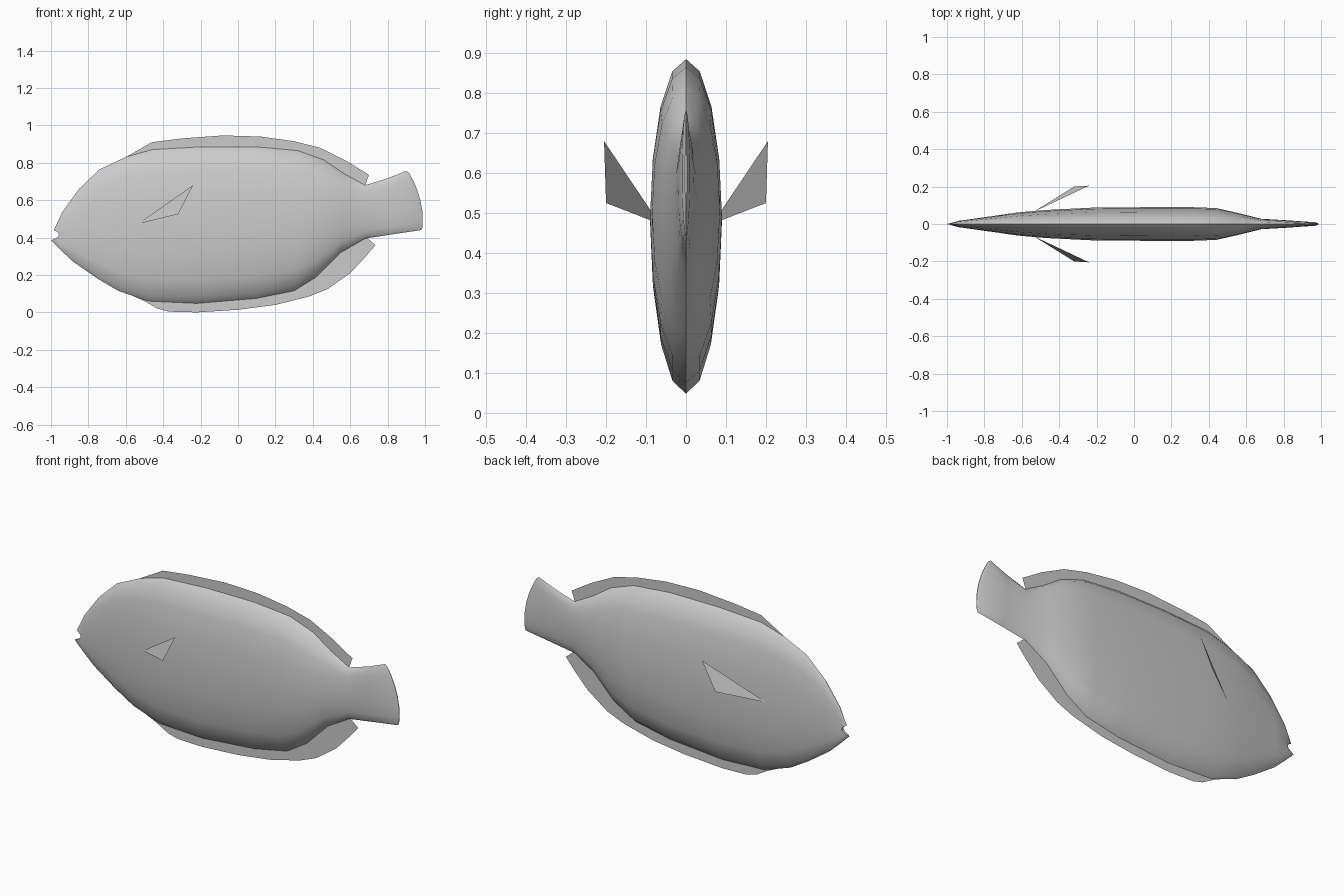
import bpy, math

SEG = 16


def make(name, verts, faces, smooth=False):
    mesh = bpy.data.meshes.new(name)
    mesh.from_pydata(verts, [], faces)
    mesh.update()
    ob = bpy.data.objects.new(name, mesh)
    bpy.context.collection.objects.link(ob)
    if smooth:
        bpy.ops.object.select_all(action='DESELECT')
        ob.select_set(True)
        bpy.context.view_layer.objects.active = ob
        bpy.ops.object.shade_smooth_by_angle(angle=math.radians(50))
    return ob


# Body and tail rings: top x, top z, bottom x, bottom z, half width, x bulge at mid height
RINGS = [
    (-0.985, .44, -1.00, .385, .008, .035),
    (-0.94, .535, -0.95, .335, .016, 0),
    (-0.85, .66, -0.88, .27, .027, 0),
    (-0.74, .765, -0.75, .18, .044, 0),
    (-0.60, .83, -0.64, .115, .062, 0),
    (-0.46, .87, -0.48, .06, .075, 0),
    (-0.20, .885, -0.22, .048, .088, 0),
    (0.10, .885, 0.10, .075, .09, 0),
    (0.32, .865, 0.30, .115, .09, 0),
    (0.46, .815, 0.42, .19, .085, 0),
    (0.57, .74, 0.55, .32, .058, 0),
    (0.68, .68, 0.68, .395, .028, 0),
    (0.80, .717, 0.83, .418, .02, 0),
    (0.90, .757, 0.98, .44, .010, .018),
    (0.915, .745, 0.985, .45, .002, .026),
]
verts, faces = [], []
for tx, tz, bx, bz, w, bulge in RINGS:
    for i in range(SEG):
        a = 2 * math.pi * i / SEG
        t = (1 + math.cos(a)) / 2
        verts.append((bx + (tx - bx) * t + bulge * math.sin(a) ** 2,
                      w * math.sin(a), bz + (tz - bz) * t))
for r in range(len(RINGS) - 1):
    for i in range(SEG):
        j = (i + 1) % SEG
        faces.append((r * SEG + i, r * SEG + j, (r + 1) * SEG + j, (r + 1) * SEG + i))


# Caps bridge left to right so the mouth notch and tail edge stay curved
def cap(base, flip):
    for i in range(SEG // 2):
        f = [base + i, base + i + 1, base + SEG - i - 1, base + (SEG - i) % SEG]
        f = list(dict.fromkeys(f))
        faces.append(f[::-1] if flip else f)


cap(0, True)
cap((len(RINGS) - 1) * SEG, False)
make("body", verts, faces, True)


# Flat median fins: strip from the outer edge to a root inside the body
def fin(name, pairs):
    v = [(x, 0, z) for p in pairs for x, z in (p[:2], p[2:])]
    f = [(2 * i, 2 * i + 1, 2 * i + 3, 2 * i + 2) for i in range(len(pairs) - 1)]
    make(name, v, f)


fin("dorsal_fin", [
    (-.60, .83, -.58, .80), (-.46, .91, -.44, .84), (-.30, .93, -.29, .86),
    (-.08, .946, -.08, .86), (.12, .94, .11, .86), (.30, .915, .28, .84),
    (.44, .88, .41, .80), (.58, .81, .53, .74), (.70, .735, .62, .68),
    (.68, .68, .67, .66)])
fin("anal_fin", [
    (-.60, .105, -.57, .14), (-.50, .06, -.48, .10), (-.43, .02, -.42, .08),
    (-.37, .004, -.36, .08), (-.22, 0, -.22, .08), (0, .014, 0, .10),
    (.20, .04, .19, .13), (.38, .085, .34, .18), (.48, .125, .43, .24),
    (.60, .21, .51, .33), (.68, .295, .58, .38), (.735, .36, .64, .41),
    (.69, .398, .68, .42)])

# Pectoral fins
for side, s in (("left", 1), ("right", -1)):
    make(side + "_pectoral_fin",
         [(-.535, s * .066, .473), (-.32, s * .20, .525), (-.24, s * .205, .68)],
         [(0, 1, 2)])
